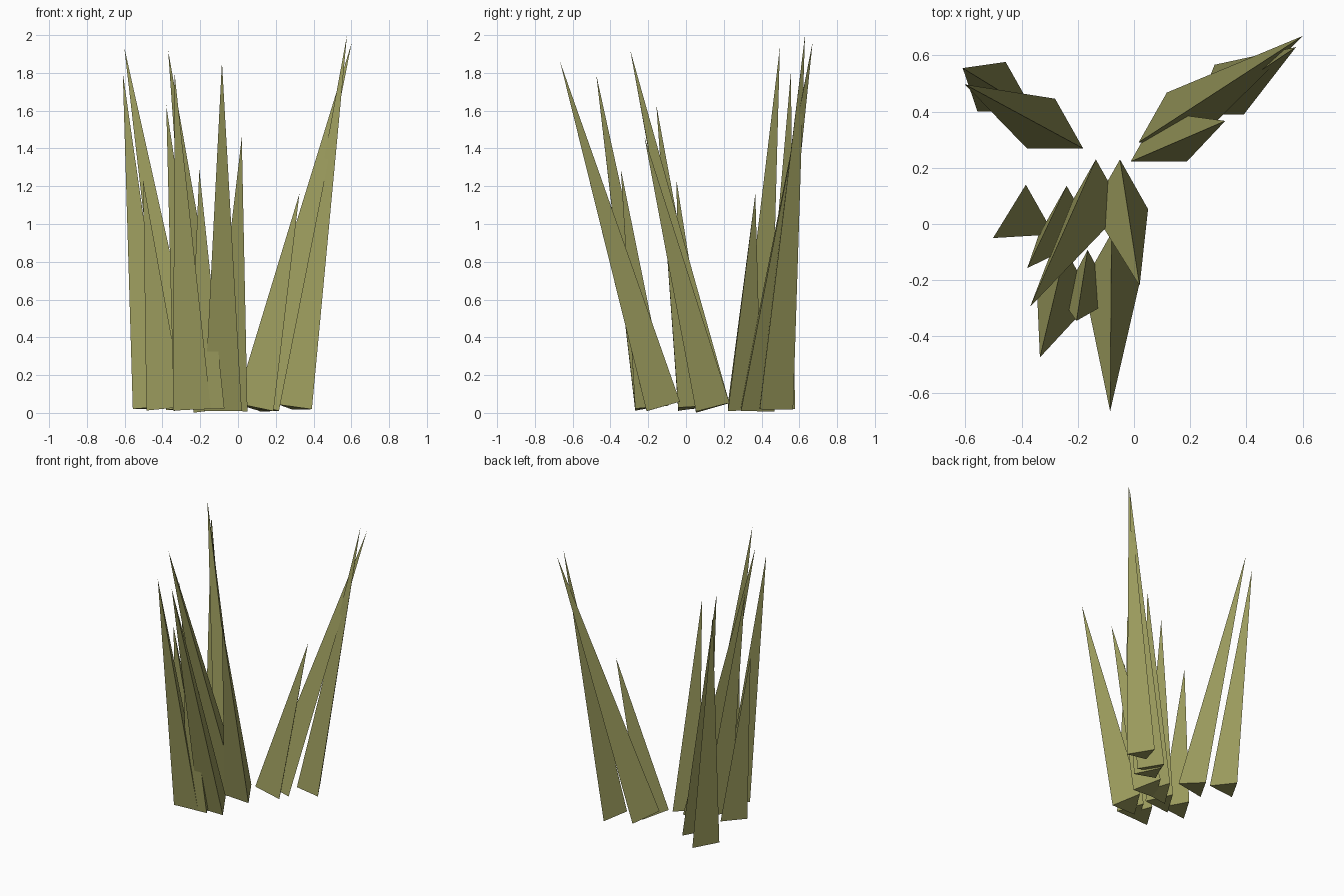
import bpy
import bmesh
from mathutils import Vector

cube = bpy.data.objects.get("Cube")
if cube:
    bpy.data.objects.remove(cube, do_unlink=True)

# Single olive colour
OLIVE = (0.33, 0.33, 0.11, 1.0)
olive = bpy.data.materials.new("olive_green")
olive.use_nodes = True
olive.diffuse_color = OLIVE
olive.node_tree.nodes["Principled BSDF"].inputs["Base Color"].default_value = OLIVE

BASE_Z = 0.026


def blade(name, centre, tip, half_width=0.1, skew=0.0):
    """Three-sided spike whose base is square to its leaning axis."""
    c, t = Vector((*centre, BASE_Z)), Vector(tip)
    axis = t - c
    bm = bmesh.new()
    corners = []
    for dx, dy in ((-half_width, -0.059), (half_width, -0.059), (skew, 0.118)):
        dz = -(dx * axis.x + dy * axis.y) / axis.z
        corners.append(bm.verts.new(c + Vector((dx, dy, dz))))
    top = bm.verts.new(t)
    bm.faces.new(corners[::-1])
    for i in range(3):
        bm.faces.new((corners[i], corners[(i + 1) % 3], top))
    mesh = bpy.data.meshes.new(name)
    bm.to_mesh(mesh)
    bm.free()
    mesh.materials.append(olive)
    bpy.context.collection.objects.link(bpy.data.objects.new(name, mesh))


# Front tuft
blade("front_blade_tall", (-0.08, -0.15), (-0.085, -0.667, 1.86))
blade("front_blade_right", (-0.244, -0.21), (-0.335, -0.475, 1.79))
blade("front_blade_short", (-0.165, -0.21), (-0.205, -0.345, 1.29), 0.093)

# Middle tuft
blade("middle_blade_left", (-0.05, 0.112), (0.02, -0.22, 1.46))
blade("middle_blade_tall", (-0.136, 0.112), (-0.37, -0.295, 1.92))
blade("middle_blade_right", (-0.24, 0.018), (-0.38, -0.157, 1.63))
blade("middle_blade_short", (-0.385, 0.022), (-0.502, -0.05, 1.23))

# Back right tuft
blade("back_right_blade_inner", (-0.281, 0.328), (-0.602, 0.497, 1.935))
blade("back_right_blade_outer", (-0.457, 0.459), (-0.61, 0.555, 1.80))

# Back left tuft
blade("back_left_blade_short", (0.088, 0.281), (0.325, 0.367, 1.16))
blade("back_left_blade_inner", (0.117, 0.35), (0.602, 0.67, 1.96))
blade("back_left_blade_outer", (0.304, 0.449), (0.577, 0.63, 2.0), 0.087, -0.017)
